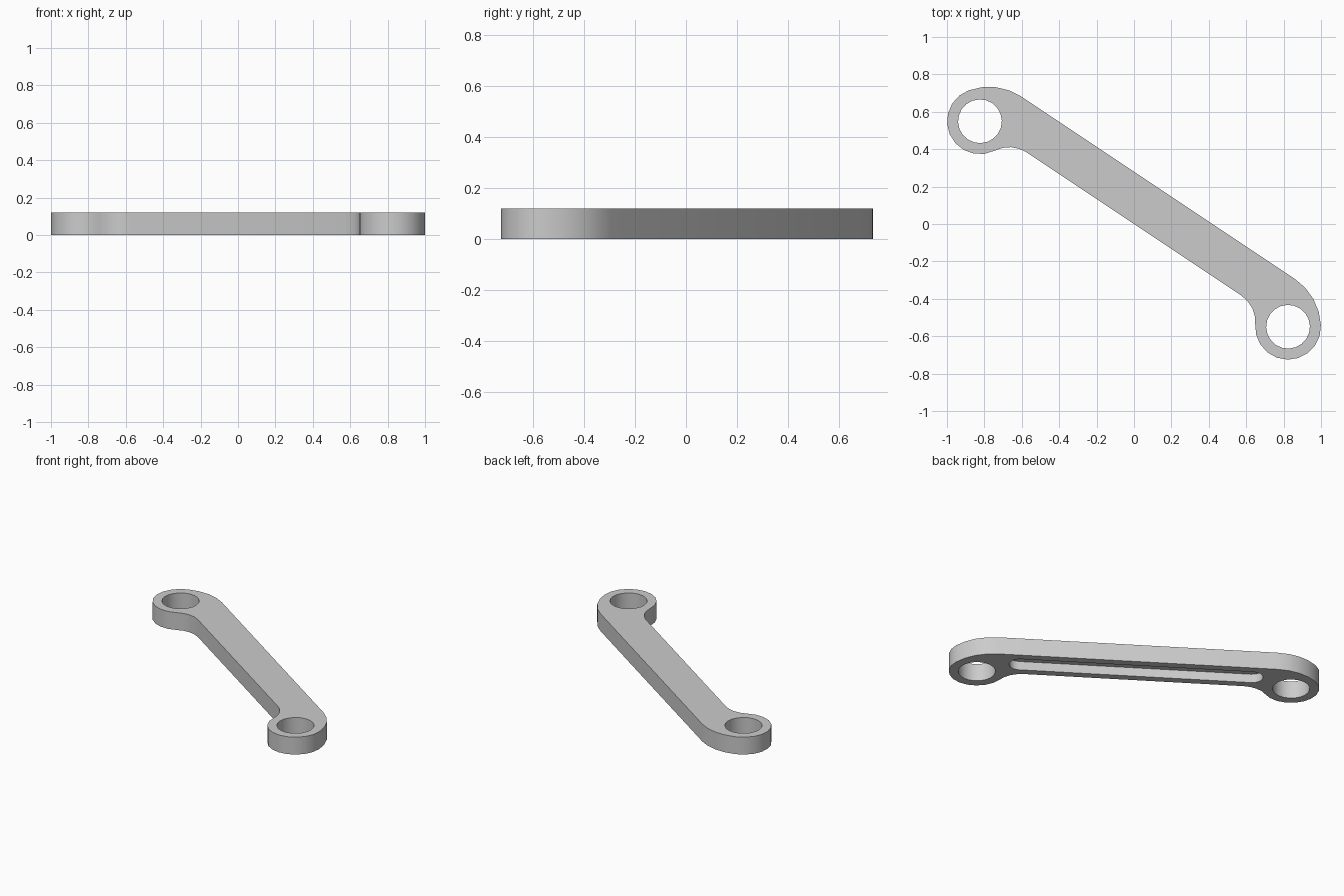
import bpy, bmesh
from math import sin, cos, radians, atan2, degrees, hypot
from mathutils import Matrix

if "Cube" in bpy.data.objects:
    bpy.data.objects.remove(bpy.data.objects["Cube"], do_unlink=True)

TILT = Matrix.Rotation(radians(-33.7), 3, 'Z')   # the arm runs diagonally
HEIGHT = 0.12
EYE_U, EYE_R, BORE_R = 0.99, 0.176, 0.117        # ring ends
ARM_W = 0.233                                    # arm spans v = 0 .. ARM_W
POCKET_U, POCKET_R, POCKET_DEPTH = 0.80, 0.067, 0.06

grey = bpy.data.materials.new("light_grey")
grey.use_nodes = True
colour = (0.60, 0.60, 0.60, 1)
grey.diffuse_color = colour
grey.node_tree.nodes["Principled BSDF"].inputs["Base Color"].default_value = colour


def arc(cu, cv, r, a0, a1, n):
    """Points on an arc, angles in degrees."""
    return [(cu + r * cos(radians(a0 + (a1 - a0) * i / n)),
             cv + r * sin(radians(a0 + (a1 - a0) * i / n))) for i in range(n + 1)]


def prism(name, outline, z0, z1):
    """Extrude a closed outline, given along the arm, between two heights."""
    bm = bmesh.new()
    face = bm.faces.new([bm.verts.new(TILT @ Matrix.Identity(3).col[0] * u
                                      + TILT @ Matrix.Identity(3).col[1] * v) for u, v in outline])
    for vert in bm.verts:
        vert.co.z = z0
    ext = bmesh.ops.extrude_face_region(bm, geom=[face])
    for g in ext["geom"]:
        if isinstance(g, bmesh.types.BMVert):
            g.co.z = z1
    bmesh.ops.recalc_face_normals(bm, faces=bm.faces)
    mesh = bpy.data.meshes.new(name)
    bm.to_mesh(mesh)
    bm.free()
    mesh.materials.append(grey)
    obj = bpy.data.objects.new(name, mesh)
    bpy.context.collection.objects.link(obj)
    return obj


# Inner fillet and outer shoulder arcs, both tangent to arm and ring
fil_u = 0.69
fil_r = ((EYE_U - fil_u) ** 2 - EYE_R ** 2) / (2 * EYE_R)
fil_a = degrees(atan2(fil_r, EYE_U - fil_u))
sh_u = 0.877
sh_r = ((EYE_U - sh_u) ** 2 + ARM_W ** 2 - EYE_R ** 2) / (2 * (ARM_W - EYE_R))
sh_a = degrees(atan2(sh_r - ARM_W, EYE_U - sh_u))

half = (arc(fil_u, -fil_r, fil_r, 90, fil_a, 4)
        + arc(EYE_U, 0, EYE_R, 180 + fil_a, 360 + sh_a, 10)[1:]
        + arc(sh_u, ARM_W - sh_r, sh_r, sh_a, 90, 4)[1:])
outline = half + [(-u, v) for u, v in reversed(half)]
link_arm = prism("link_arm", outline, 0, HEIGHT)

# Through bores at both ends and a blind pocket in the underside
cutters = [prism("bore_cutter", arc(s * EYE_U, 0, BORE_R, 0, 360, 20)[:-1], -0.1, HEIGHT + 0.1)
           for s in (-1, 1)]
mid = ARM_W / 2
end = POCKET_U - POCKET_R
slot = arc(end, mid, POCKET_R, -90, 90, 8) + arc(-end, mid, POCKET_R, 90, 270, 8)
cutters.append(prism("pocket_cutter", slot, -0.1, POCKET_DEPTH))

bpy.ops.object.select_all(action='DESELECT')
bpy.context.view_layer.objects.active = link_arm
link_arm.select_set(True)
for cutter in cutters:
    cutter.hide_render = True
    mod = link_arm.modifiers.new("cut", 'BOOLEAN')
    mod.operation = 'DIFFERENCE'
    mod.solver = 'EXACT'
    mod.object = cutter
    bpy.ops.object.modifier_apply(modifier=mod.name)
    bpy.data.objects.remove(cutter, do_unlink=True)

bpy.ops.object.shade_smooth_by_angle(angle=radians(35))
